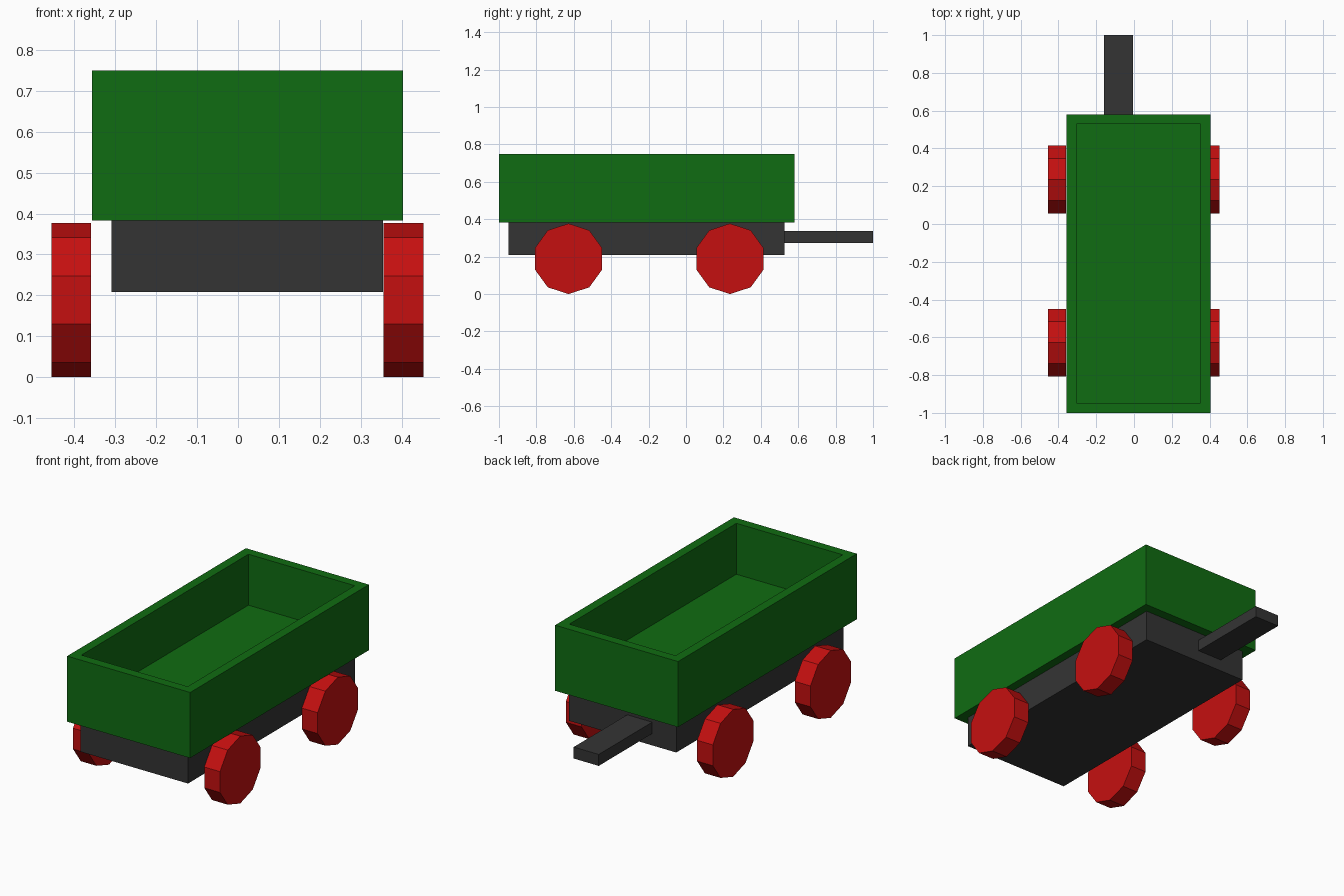
import bpy, bmesh, math
from mathutils import Matrix

if "Cube" in bpy.data.objects:
    bpy.data.objects.remove(bpy.data.objects["Cube"])


def material(name, rgb):
    m = bpy.data.materials.new(name)
    m.diffuse_color = (*rgb, 1)
    m.use_nodes = True
    m.node_tree.nodes["Principled BSDF"].inputs["Base Color"].default_value = m.diffuse_color
    return m


GREEN = material("green", (0.005, 0.15, 0.006))
GREY = material("dark grey", (0.034, 0.034, 0.034))
RED = material("red", (0.56, 0.005, 0.005))


def finish(name, bm, mat):
    mesh = bpy.data.meshes.new(name)
    bmesh.ops.recalc_face_normals(bm, faces=bm.faces)
    bm.to_mesh(mesh)
    bm.free()
    mesh.materials.append(mat)
    obj = bpy.data.objects.new(name, mesh)
    bpy.context.collection.objects.link(obj)


def box(x, y, z):
    """Box from three (min, max) ranges."""
    bm = bmesh.new()
    bmesh.ops.create_cube(bm, size=1)
    for v in bm.verts:
        v.co = [lo + (c + 0.5) * (hi - lo) for c, (lo, hi) in zip(v.co, (x, y, z))]
    return bm


# Open tray: inset the top face and push it down to the floor
tray = box((-0.357, 0.404), (-1, 0.58), (0.383, 0.75))
tray.normal_update()
top = max(tray.faces, key=lambda f: f.calc_center_median().z)
bmesh.ops.inset_individual(tray, faces=[top], thickness=0.073)
well = bmesh.ops.extrude_discrete_faces(tray, faces=[top])["faces"][0]
bmesh.ops.translate(tray, verts=well.verts, vec=(0, 0, -0.285))
finish("tray", tray, GREEN)

# Chassis and tow bar
finish("chassis", box((-0.309, 0.355), (-0.949, 0.527), (0.208, 0.383)), GREY)
finish("tow_bar", box((-0.16, -0.005), (0.527, 1), (0.274, 0.338)), GREY)

# Four ten-sided wheels, one corner pointing straight down
R = 0.1885
for side, x in (("left", -0.4075), ("right", 0.405)):
    for end, y in (("front", -0.628), ("rear", 0.235)):
        wheel = bmesh.new()
        bmesh.ops.create_cone(wheel, cap_ends=True, segments=10, radius1=R, radius2=R, depth=0.097)
        # put a corner on local x, then turn that axis to vertical
        a = max(wheel.verts, key=lambda v: v.co.z).co
        spin = Matrix.Rotation(-math.atan2(a.y, a.x), 4, "Z")
        turn = Matrix.Rotation(math.pi / 2, 4, "Y")
        wheel.transform(Matrix.Translation((x, y, R)) @ turn @ spin)
        finish(f"{end}_{side}_wheel", wheel, RED)
